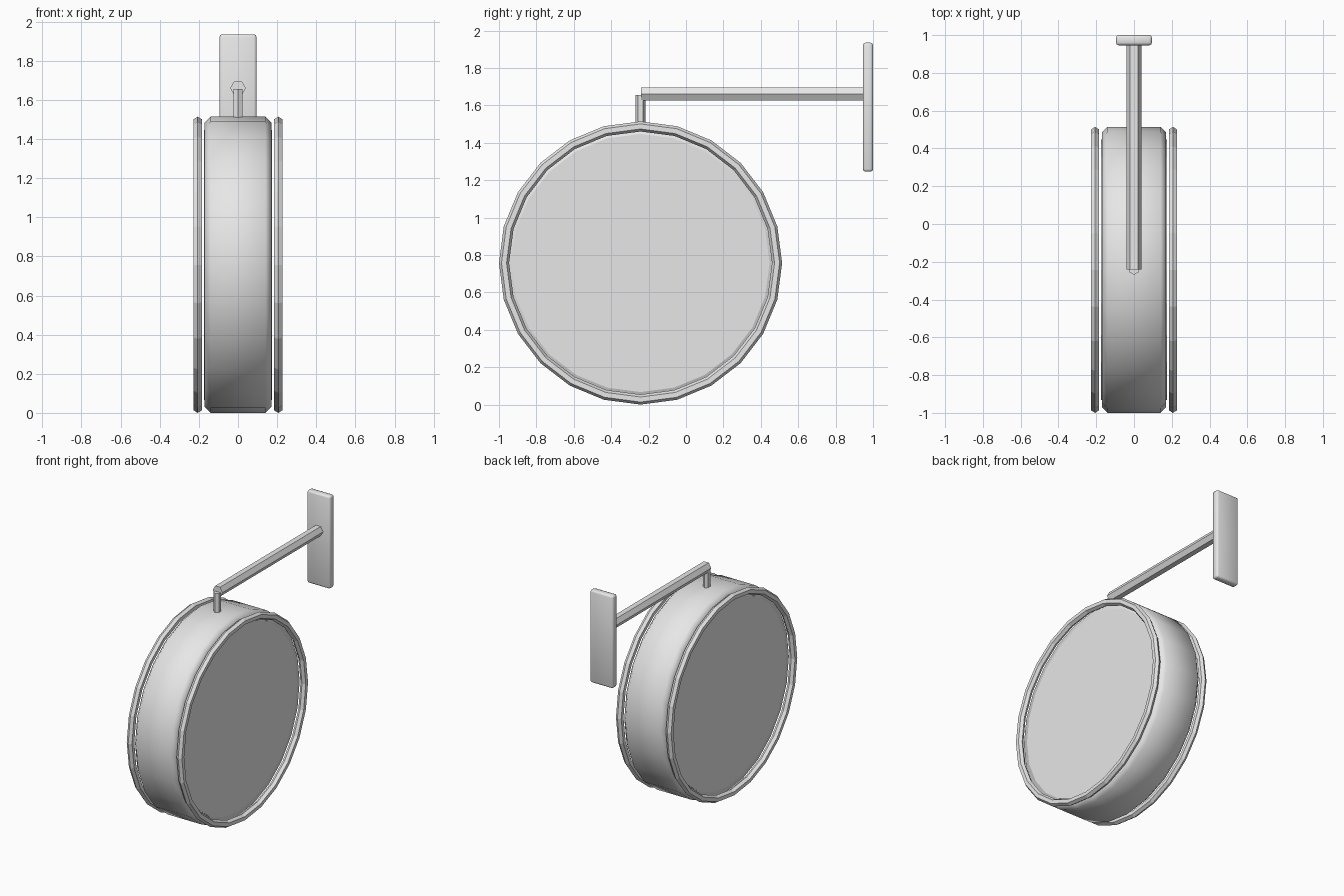
import bpy, bmesh, math
from mathutils import Matrix

cube = bpy.data.objects.get("Cube")
if cube:
    bpy.data.objects.remove(cube, do_unlink=True)

grey = bpy.data.materials.new("light_grey")
grey.use_nodes = True
grey.diffuse_color = (0.8, 0.8, 0.8, 1)
grey.node_tree.nodes["Principled BSDF"].inputs["Base Color"].default_value = (0.8, 0.8, 0.8, 1)

CY, CZ, R = -0.243, 0.757, 0.757
SIDES = 24


def finish(name, bm, smooth=None):
    """Turn a bmesh into a named grey object."""
    bmesh.ops.recalc_face_normals(bm, faces=bm.faces)
    mesh = bpy.data.meshes.new(name)
    bm.to_mesh(mesh)
    bm.free()
    mesh.materials.append(grey)
    obj = bpy.data.objects.new(name, mesh)
    bpy.context.collection.objects.link(obj)
    if smooth:
        bpy.ops.object.select_all(action='DESELECT')
        obj.select_set(True)
        bpy.context.view_layer.objects.active = obj
        bpy.ops.object.shade_smooth_by_angle(angle=math.radians(smooth))
    return obj


def lathe(name, profile, closed=False, smooth=None):
    """Spin (x, radius) points around the drum axis; cap open ends."""
    bm = bmesh.new()
    loops = []
    for x, r in profile:
        loops.append([bm.verts.new((x, CY + r * math.cos(a), CZ + r * math.sin(a)))
                      for a in (math.tau * i / SIDES for i in range(SIDES))])
    pairs = list(zip(loops, loops[1:]))
    if closed:
        pairs.append((loops[-1], loops[0]))
    else:
        bm.faces.new(loops[0])
        bm.faces.new(loops[-1])
    for a, b in pairs:
        for i in range(SIDES):
            j = (i + 1) % SIDES
            bm.faces.new((a[i], a[j], b[j], b[i]))
    return finish(name, bm, smooth)


def hex_rod(name, radius, length, matrix):
    bm = bmesh.new()
    bmesh.ops.create_cone(bm, cap_ends=True, segments=6, radius1=radius,
                          radius2=radius, depth=length, matrix=matrix)
    return finish(name, bm)


# Drum with chamfered rims
lathe("drum", [(-0.17, R - 0.03), (-0.14, R), (0.14, R), (0.17, R - 0.03)], smooth=50)

# Face discs and the separate rim rings on both sides
for side, s in (("left", 1), ("right", -1)):
    lathe(side + "_face", [(s * 0.165, 0.69), (s * 0.174, 0.69)])
    ring = [(s * (0.206 + 0.025 * math.sin(k * math.pi / 3 + math.pi / 6 - math.pi / 6)),
             0.73 + 0.027 * math.cos(k * math.pi / 3)) for k in range(6)]
    lathe(side + "_rim_ring", ring, closed=True)

# Hanging stem and horizontal arm
hex_rod("stem", 0.026, 0.16, Matrix.Translation((0, CY, 1.575)) @ Matrix.Rotation(math.pi / 2, 4, 'Z')
        @ Matrix.Rotation(math.pi / 2, 4, 'Z') @ Matrix.Rotation(0, 4, 'X'))
hex_rod("arm", 0.04, 1.2, Matrix.Translation((0, 0.36, 1.66)) @ Matrix.Rotation(math.pi / 2, 4, 'X')
        @ Matrix.Rotation(math.pi / 2, 4, 'Z'))

# Wall plate
bm = bmesh.new()
bmesh.ops.create_cube(bm, size=1, matrix=Matrix.Translation((0, 0.973, 1.59))
                      @ Matrix.Diagonal((0.19, 0.054, 0.69, 1)))
bmesh.ops.bevel(bm, geom=bm.edges[:], offset=0.014, segments=2, profile=0.5, affect='EDGES')
finish("wall_plate", bm, smooth=50)
